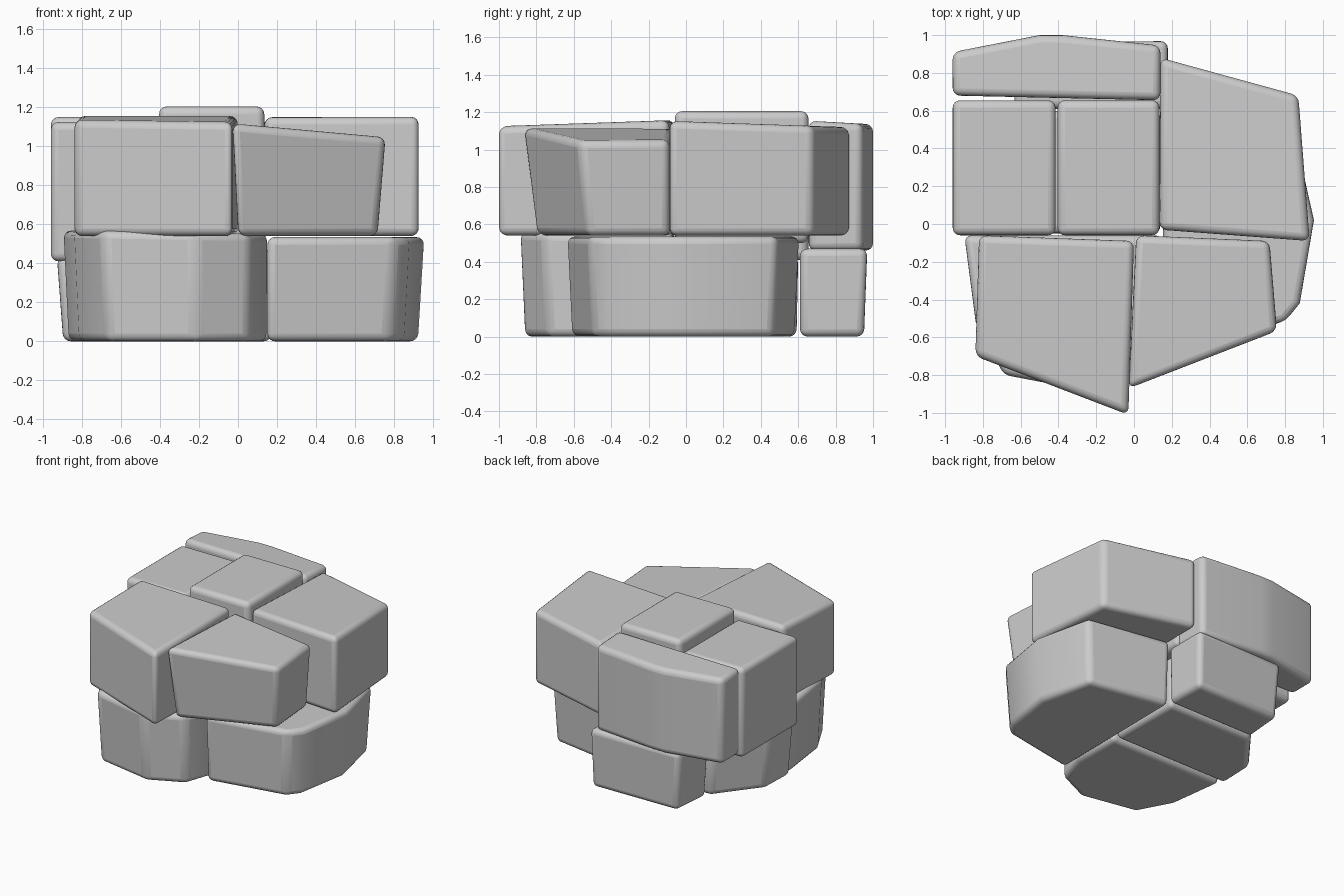
import bpy, bmesh, math

if "Cube" in bpy.data.objects:
    bpy.data.objects.remove(bpy.data.objects["Cube"])


def block(name, outline, z0, top, taper=1.0, pivot=(0, 0), slope=(0, 0), bevel=0.04):
    """Bevelled stone: outline extruded from z0 to a (sloped) top, base tapered about pivot."""
    bm = bmesh.new()
    px, py = pivot
    low = [bm.verts.new((px + (x - px) * taper, py + (y - py) * taper, z0)) for x, y in outline]
    high = [bm.verts.new((x, y, top + slope[0] * x + slope[1] * y)) for x, y in outline]
    bm.faces.new(low)
    bm.faces.new(high)
    n = len(outline)
    for i in range(n):
        j = (i + 1) % n
        bm.faces.new((low[i], low[j], high[j], high[i]))
    bmesh.ops.recalc_face_normals(bm, faces=bm.faces)
    mesh = bpy.data.meshes.new(name)
    bm.to_mesh(mesh)
    bm.free()
    ob = bpy.data.objects.new(name, mesh)
    bpy.context.collection.objects.link(ob)
    mod = ob.modifiers.new("rounded_edges", 'BEVEL')
    mod.width = bevel
    mod.segments = 4
    mod.limit_method = 'ANGLE'
    mod.angle_limit = math.radians(30)
    bpy.ops.object.select_all(action='DESELECT')
    ob.select_set(True)
    bpy.context.view_layer.objects.active = ob
    bpy.ops.object.shade_smooth_by_angle(angle=math.radians(35))
    return ob


def rect(x0, x1, y0, y1):
    return [(x0, y0), (x1, y0), (x1, y1), (x0, y1)]


# Lower layer, slightly narrower at the ground
block("lower_front_stone",
      [(-0.90, -0.06), (-0.84, -0.52), (-0.69, -0.80), (-0.22, -0.89),
       (0.06, -0.76), (0.15, -0.50), (0.15, -0.06)],
      0, 0.55, 0.97, (0, -0.06), (-0.02, -0.005))
block("lower_right_stone",
      [(0.15, -0.64), (0.80, -0.52), (0.88, -0.42), (0.955, 0.02), (0.85, 0.49), (0.16, 0.61)],
      0, 0.535, 0.96, (0.15, 0))
block("lower_back_stone",
      [(-0.64, 0.61), (0.18, 0.61), (0.18, 0.97), (-0.61, 0.96)],
      0, 0.47, 0.95, (0, 0.61))
block("lower_left_stone",
      [(-0.93, -0.05), (0.14, -0.05), (0.14, 0.60), (-0.65, 0.60), (-0.92, 0.25)],
      0, 0.43, 0.97, (0.14, 0.3))

# Upper layer
block("upper_back_stone",
      [(-0.96, 0.68), (0.14, 0.655), (0.14, 0.945), (-0.38, 1.0), (-0.50, 1.0), (-0.96, 0.91)],
      0.46, 1.19, slope=(0, -0.055))
block("upper_left_stone", rect(-0.96, -0.415, -0.06, 0.655), 0.41, 1.125)
block("upper_centre_stone", rect(-0.405, 0.135, -0.06, 0.655), 0.50, 1.205)
block("upper_right_stone",
      [(0.135, -0.03), (0.93, -0.09), (0.87, 0.68), (0.14, 0.88)],
      0.54, 1.15, slope=(0, -0.035))
block("upper_front_left_stone",
      [(-0.82, -0.06), (0.0, -0.09), (-0.03, -1.01), (-0.84, -0.70)],
      0.54, 1.16, slope=(0, 0.035))
block("upper_front_right_stone",
      [(0.01, -0.06), (0.72, -0.09), (0.76, -0.57), (-0.03, -0.875)],
      0.54, 1.115, 0.91, (0.3, -0.07), (-0.09, 0))
